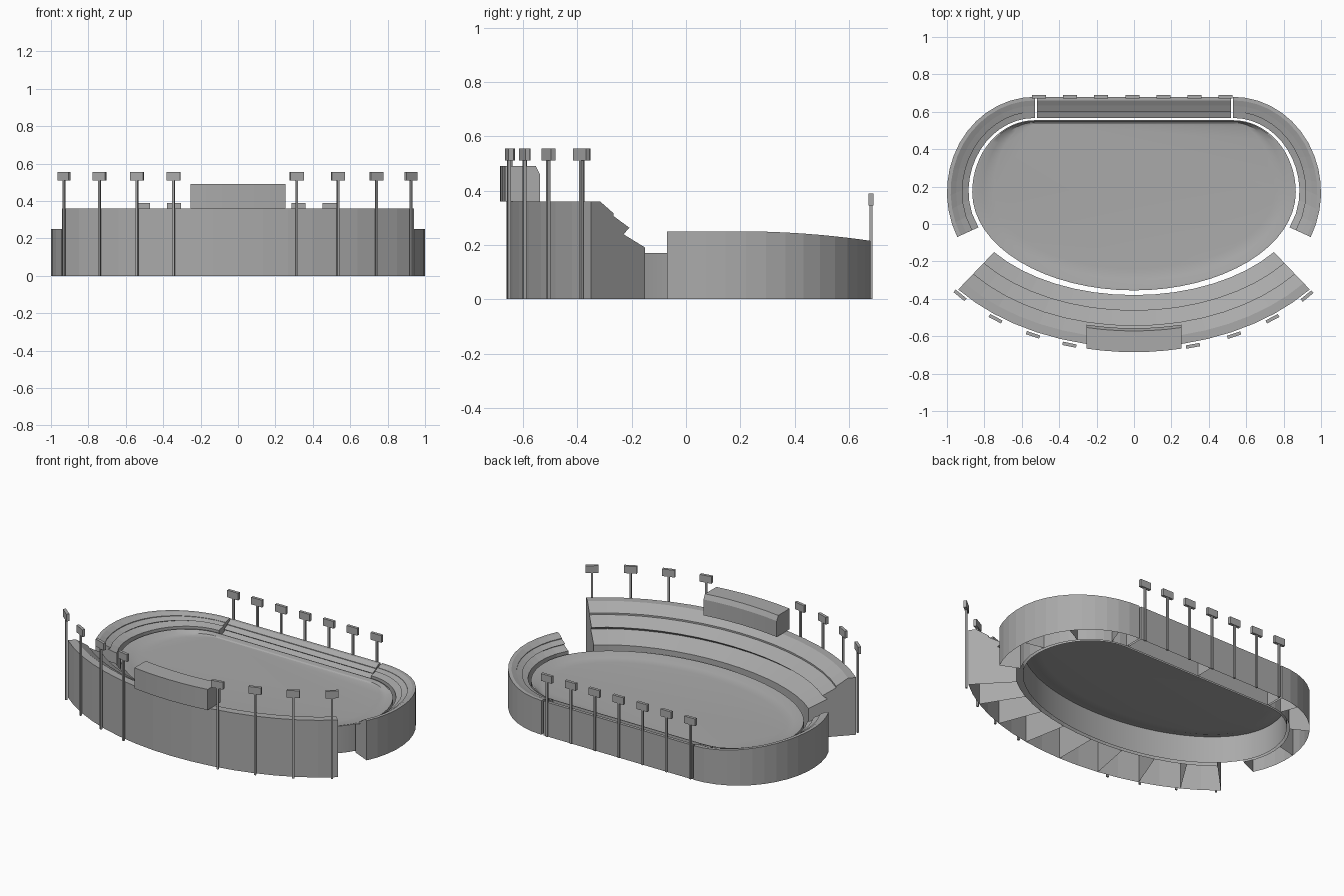
import bpy, bmesh
from math import sin, cos, radians, sqrt, atan2, pi
from mathutils import Matrix, Vector

if "Cube" in bpy.data.objects:
    bpy.data.objects.remove(bpy.data.objects["Cube"], do_unlink=True)

grey = bpy.data.materials.new("concrete grey")
grey.use_nodes = True
COLOUR = (0.4, 0.4, 0.4, 1)
grey.diffuse_color = COLOUR
grey.node_tree.nodes["Principled BSDF"].inputs["Base Color"].default_value = COLOUR

CY = 0.17       # y of the widest line of the bowl
HALF = 0.53     # half length of the straight back side
# Seating tiers: (share of depth, share of height), with overhanging lips
TIERS = [(0, 0), (.4, .29), (.29, .43), (.58, .68), (.58, .74), (.83, 1), (1, 1)]


def finish(name, bm, mirror=False):
    mesh = bpy.data.meshes.new(name)
    bm.to_mesh(mesh)
    bm.free()
    mesh.materials.append(grey)
    ob = bpy.data.objects.new(name, mesh)
    bpy.context.collection.objects.link(ob)
    if mirror:
        ob.modifiers.new("Mirror", 'MIRROR').use_mirror_merge = False
    return ob


def sweep(name, sections, ribs=1, closed=False, mirror=False):
    """Skin a row of sections; put a wall at every 'ribs' section and both ends."""
    bm = bmesh.new()
    rows = [[bm.verts.new(p) for p in s] for s in sections]
    for a, b in zip(rows, rows[1:]):
        k = len(a)
        for i in range(k if closed else k - 1):
            j = (i + 1) % k
            bm.faces.new((a[i], a[j], b[j], b[i]))
    last = len(rows) - 1
    for i, row in enumerate(rows):
        if i == last:
            bm.faces.new(row)
        elif i % ribs == 0:
            bm.faces.new(row[::-1])
    return finish(name, bm, mirror)


def tier_section(inner, outer, low, rim):
    pts = [(*inner, 0)]
    for t, f in TIERS:
        x, y = Vector(inner).lerp(Vector(outer), t)
        pts.append((x, y, low + (rim - low) * f))
    return pts + [(*outer, 0)]


def ellipse(a, b, angle, cx=0):
    t = radians(angle)
    return (cx + a * cos(t), CY + b * sin(t))


def rim_height(y):
    return 0.25 - 0.035 * (max(0, y - 0.2) / 0.48) ** 2


# Main grandstand at the front, with partition walls underneath
N = 16
sections = []
for i in range(N + 1):
    s = 2 * i / N - 1
    sections.append(tier_section(ellipse(.92, .55, -90 + 54.4 * s),
                                 ellipse(1.206, .83, -90 + 51.2 * s), .19, .36))
sweep("main_grandstand", sections, ribs=2)

# Curved end stands, one on each side
N = 14
sections = []
for i in range(N + 1):
    ti, to = -20 + 110 * i / N, -28 + 118 * i / N
    inner = ellipse(.885, .55, ti) if ti < 0 else ellipse(.355, .397, ti, HALF)
    outer = ellipse(.47, .51, to, HALF)
    sections.append(tier_section(inner, outer, .18, rim_height(outer[1])))
sweep("curved_end_stand", sections, ribs=4, mirror=True)

# Straight back stand, set a little apart from the curved ones
sections = [tier_section((x, .567), (x, .68), .15, .215)
            for x in (.518, .26, 0, -.26, -.518)]
sweep("back_stand", sections, ribs=2)


# Field: outer wall, banked edge and flat ground
def field_ring(inset, inset_back, z):
    a = .865 - inset
    pts = []
    for i in range(64):
        t = 360 * i / 64
        if t > 180:
            x, y = ellipse(a, .525 - inset, t)
        else:
            side = HALF if t <= 90 else -HALF
            x, y = ellipse(a - HALF, .385 - inset_back, t, side)
        pts.append((x, y, z))
        if i == 16:
            pts.append((-x, y, z))
    return pts


bm = bmesh.new()
rings = [[bm.verts.new(p) for p in field_ring(*r)]
         for r in ((0, 0, 0), (0, 0, .17), (.012, .004, .17),
                   (.06, .012, .153), (.115, .02, .148))]
for lo, hi in zip(rings, rings[1:]):
    k = len(lo)
    for i in range(k):
        j = (i + 1) % k
        bm.faces.new((lo[i], lo[j], hi[j], hi[i]))
bm.faces.new(rings[-1])
field = finish("playing_field", bm)
bpy.ops.object.select_all(action='DESELECT')
field.select_set(True)
bpy.context.view_layer.objects.active = field
bpy.ops.object.shade_smooth_by_angle(angle=radians(30))

# Press box curving along the top of the main grandstand
sections = []
for i in range(7):
    x = -.255 + .51 * i / 6
    y = CY - .83 * sqrt(1 - (x / 1.206) ** 2)
    sections.append([(x, y + d, z) for d, z in
                     ((.103, .36), (.103, .46), (.088, .49), (-.025, .49), (-.025, .36))])
sweep("press_box", sections, ribs=6, closed=True)


# Floodlights: a thin mast with a flat lamp panel
def box(bm, size, centre, angle):
    m = (Matrix.Translation(centre) @ Matrix.Rotation(angle, 4, 'Z')
         @ Matrix.Diagonal((*size, 1)))
    bmesh.ops.create_cube(bm, size=1, matrix=m)


def floodlight(name, x, y, top, angle):
    bm = bmesh.new()
    box(bm, (.012, .012, top - .02), (x, y, (top - .02) / 2), angle)
    box(bm, (.075, .018, .045), (x, y, top - .0225), angle)
    finish(name, bm)


for i, x in enumerate((-.93, -.74, -.54, -.345, .315, .535, .74, .925)):
    # Stand just outside the curved front wall
    a, b = 1.222, .85
    c = x / a
    s = -sqrt(1 - c * c)
    floodlight(f"front_floodlight_{i + 1}", x, CY + b * s, .555,
               atan2(b * c, -a * s))

for i in range(7):
    floodlight(f"back_floodlight_{i + 1}", -.508 + .1663 * i, .681, .39, 0)
